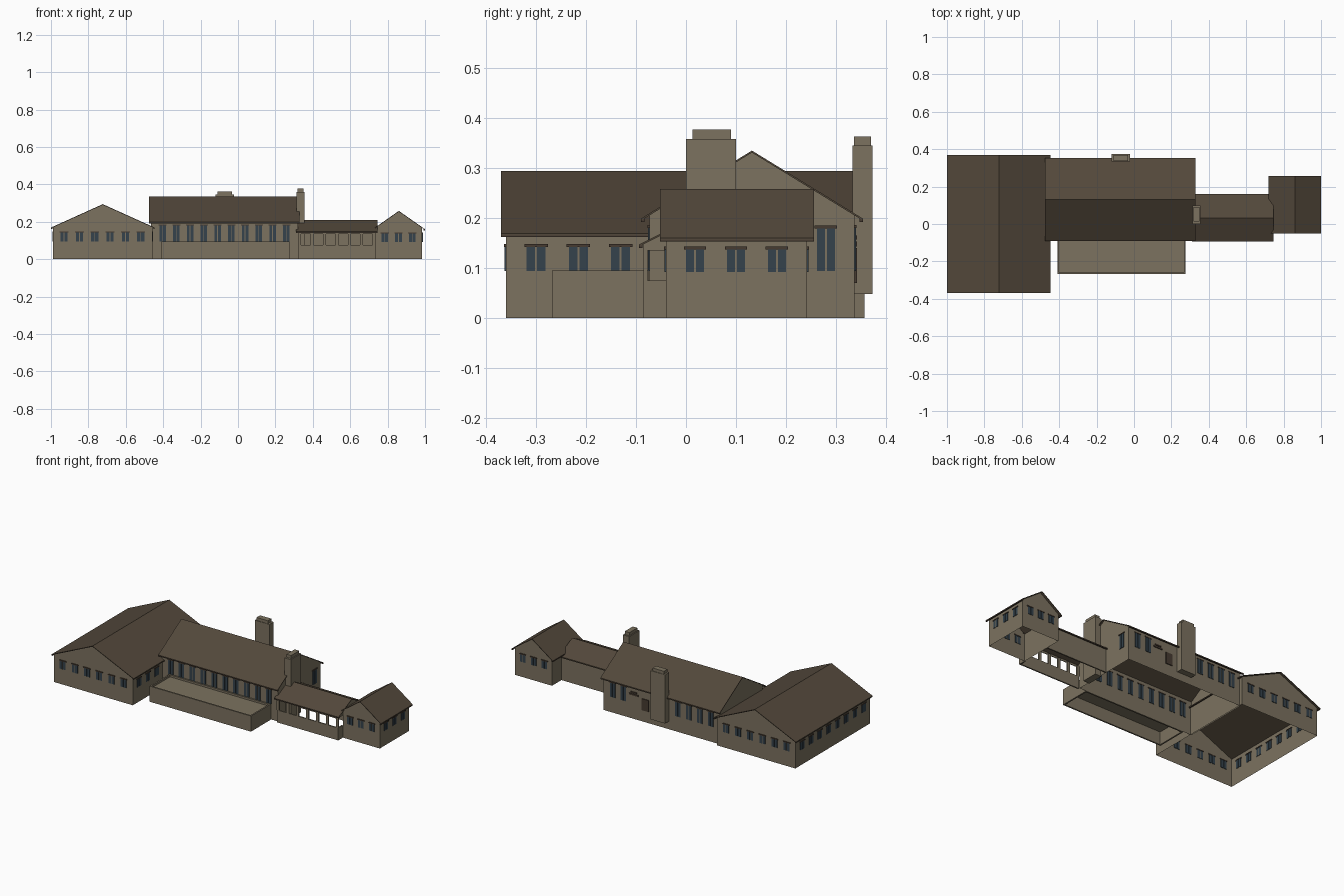
import bpy, bmesh
from mathutils import Vector

cube = bpy.data.objects.get("Cube")
if cube:
    bpy.data.objects.remove(cube, do_unlink=True)


def material(name, rgb):
    m = bpy.data.materials.new(name)
    m.diffuse_color = (*rgb, 1)
    m.use_nodes = True
    m.node_tree.nodes["Principled BSDF"].inputs["Base Color"].default_value = (*rgb, 1)
    return m


WALL = material("warm stone", (0.20, 0.168, 0.115))
ROOF = material("brown shingle", (0.085, 0.064, 0.043))
TRIM = material("dark timber", (0.062, 0.044, 0.031))
GLASS = material("slate blue glass", (0.035, 0.055, 0.072))


def finish(name, bm, mat):
    mesh = bpy.data.meshes.new(name)
    bm.to_mesh(mesh)
    bm.free()
    mesh.materials.append(mat)
    obj = bpy.data.objects.new(name, mesh)
    bpy.context.collection.objects.link(obj)
    return obj


def boxes(name, spans, mat):
    """One mesh from boxes given as ((x0, x1), (y0, y1), (z0, z1))."""
    bm = bmesh.new()
    for span in spans:
        lo, hi = Vector([s[0] for s in span]), Vector([s[1] for s in span])
        made = bmesh.ops.create_cube(bm, size=1)["verts"]
        bmesh.ops.scale(bm, vec=hi - lo, verts=made)
        bmesh.ops.translate(bm, vec=(lo + hi) / 2, verts=made)
    return finish(name, bm, mat)


def oriented(axis, along, across, z):
    return (along, across, z) if axis == "x" else (across, along, z)


def gable_walls(name, axis, ends, mid, half, ridge, eave, base=0):
    """Open-bottomed shell with a pointed gable at each end."""
    bm = bmesh.new()
    section = [(mid - half, base), (mid - half, eave), (mid, ridge),
               (mid + half, eave), (mid + half, base)]
    rings = [[bm.verts.new(oriented(axis, e, a, z)) for a, z in section] for e in ends]
    for ring in rings:
        bm.faces.new(ring)
    for i in (0, 3):
        bm.faces.new((rings[0][i], rings[0][i + 1], rings[1][i + 1], rings[1][i]))
    bmesh.ops.recalc_face_normals(bm, faces=bm.faces)
    return finish(name, bm, WALL)


def gable_roof(name, axis, ends, mid, half, ridge, eave, thick=0.004):
    """Thin two-slope roof with a gutter under each eave."""
    bm = bmesh.new()
    top = [(mid - half, eave), (mid, ridge), (mid + half, eave)]
    section = top + [(a, z - thick) for a, z in reversed(top)]
    rings = [[bm.verts.new(oriented(axis, e, a, z)) for a, z in section] for e in ends]
    for ring in rings:
        bm.faces.new((ring[0], ring[1], ring[4], ring[5]))
        bm.faces.new((ring[1], ring[2], ring[3], ring[4]))
    for i in range(6):
        j = (i + 1) % 6
        bm.faces.new((rings[0][i], rings[0][j], rings[1][j], rings[1][i]))
    bmesh.ops.recalc_face_normals(bm, faces=bm.faces)
    finish(name, bm, ROOF)
    gutters = [oriented(axis, ends, pair, (eave - 0.007, eave))
               for pair in ((mid - half, mid - half + 0.007), (mid + half - 0.007, mid + half))]
    boxes(name + "_gutters", gutters, TRIM)


def block(name, axis, roof_ends, wall_ends, mid, roof_half, wall_half, ridge, eave, base=0):
    slope = (ridge - eave) / roof_half
    gable_walls(name + "_walls", axis, wall_ends, mid, wall_half,
                ridge - 0.003, ridge - slope * wall_half - 0.003, base)
    gable_roof(name + "_roof", axis, roof_ends, mid, roof_half, ridge, eave)


def windows(name, wall_axis, plane, centres, z0, z1, width=0.038):
    """Twin-pane windows with timber heads, along a wall running on wall_axis."""
    panes, heads = [], []
    depth = (plane - 0.003, plane + 0.003)
    for c in centres:
        for s in (-1, 1):
            panes.append(oriented(wall_axis, sorted((c + s * 0.002, c + s * width / 2)), depth, (z0, z1)))
        heads.append(oriented(wall_axis, (c - width * 0.62, c + width * 0.62),
                              (plane - 0.0045, plane + 0.0045), (z1, z1 + 0.006)))
    boxes(name + "_glass", panes, GLASS)
    boxes(name + "_heads", heads, TRIM)


def spaced(start, step, count):
    return [start + step * i for i in range(count)]


# Main volumes
block("west_block", "y", (-0.37, 0.37), (-0.36, 0.357), -0.723, 0.277, 0.265, 0.294, 0.169)
block("hall", "x", (-0.475, 0.33), (-0.465, 0.32), 0.132, 0.222, 0.205, 0.335, 0.199)
block("east_block", "y", (-0.052, 0.256), (-0.04, 0.242), 0.86, 0.14, 0.125, 0.258, 0.16)
block("gallery", "x", (0.31, 0.745), (0.322, 0.736), 0.033, 0.127, 0.118, 0.21, 0.147, 0.135)

# Gallery back wall and open porch front
front = (-0.085, -0.077)
porch = [((0.322, 0.736), (0.143, 0.151), (0, 0.14)),
         ((0.322, 0.736), front, (0, 0.075)),
         ((0.728, 0.736), (-0.085, -0.04), (0, 0.075))]
porch += [((x, x + 0.016), front, (0.075, 0.14)) for x in spaced(0.32, 0.0667, 7)]
boxes("gallery_porch", porch, WALL)

# Raised terrace with a low rim
tx, ty, rim = (-0.41, 0.275), (-0.268, -0.074), 0.009
terrace = [(tx, (ty[0], ty[0] + rim), (0, 0.095)), (tx, (ty[1] - rim, ty[1]), (0, 0.095)),
           ((tx[0], tx[0] + rim), ty, (0, 0.095)), ((tx[1] - rim, tx[1]), ty, (0, 0.095)),
           (tx, ty, (0.078, 0.083))]
boxes("terrace", terrace, WALL)

# Chimneys
boxes("back_chimney", [((-0.12, -0.021), (0.333, 0.373), (0.048, 0.345)),
                       ((-0.11, -0.033), (0.336, 0.37), (0.345, 0.363))], WALL)
boxes("end_chimney", [((0.313, 0.356), (0.0, 0.1), (0, 0.358)),
                      ((0.319, 0.35), (0.013, 0.09), (0.358, 0.377))], WALL)

# West block windows
west_x, low = spaced(-0.93, 0.082, 6), (0.094, 0.142)
windows("west_front_windows", "x", -0.36, west_x, *low)
windows("west_back_windows", "x", 0.357, west_x, *low)
windows("west_outer_windows", "y", -0.988, spaced(-0.3, 0.0845, 8), *low)
windows("west_inner_windows", "y", -0.458, spaced(-0.3, 0.0845, 3), *low)

# Hall windows
hall_x = spaced(-0.403, 0.0735, 10)
windows("hall_front_windows", "x", -0.073, hall_x, 0.094, 0.18, 0.035)
windows("hall_back_windows", "x", 0.337, hall_x[:4] + hall_x[8:], 0.094, 0.18, 0.035)
windows("hall_end_window", "y", 0.32, [0.28], 0.094, 0.179, 0.036)

# East block windows
east_x, east_y = spaced(0.785, 0.073, 3), spaced(0.018, 0.082, 3)
windows("east_front_windows", "x", -0.04, east_x, 0.092, 0.137, 0.036)
windows("east_back_windows", "x", 0.242, east_x, 0.092, 0.137, 0.036)
windows("east_side_windows", "y", 0.985, east_y, 0.092, 0.137, 0.036)

# Back door and plain timber plaque
boxes("back_door", [((0.015, 0.06), (0.334, 0.342), (0.07, 0.14))], TRIM)
boxes("back_plaque", [((0.085, 0.145), (0.334, 0.342), (0.143, 0.153)),
                      ((0.095, 0.135), (0.334, 0.342), (0.157, 0.165))], TRIM)
